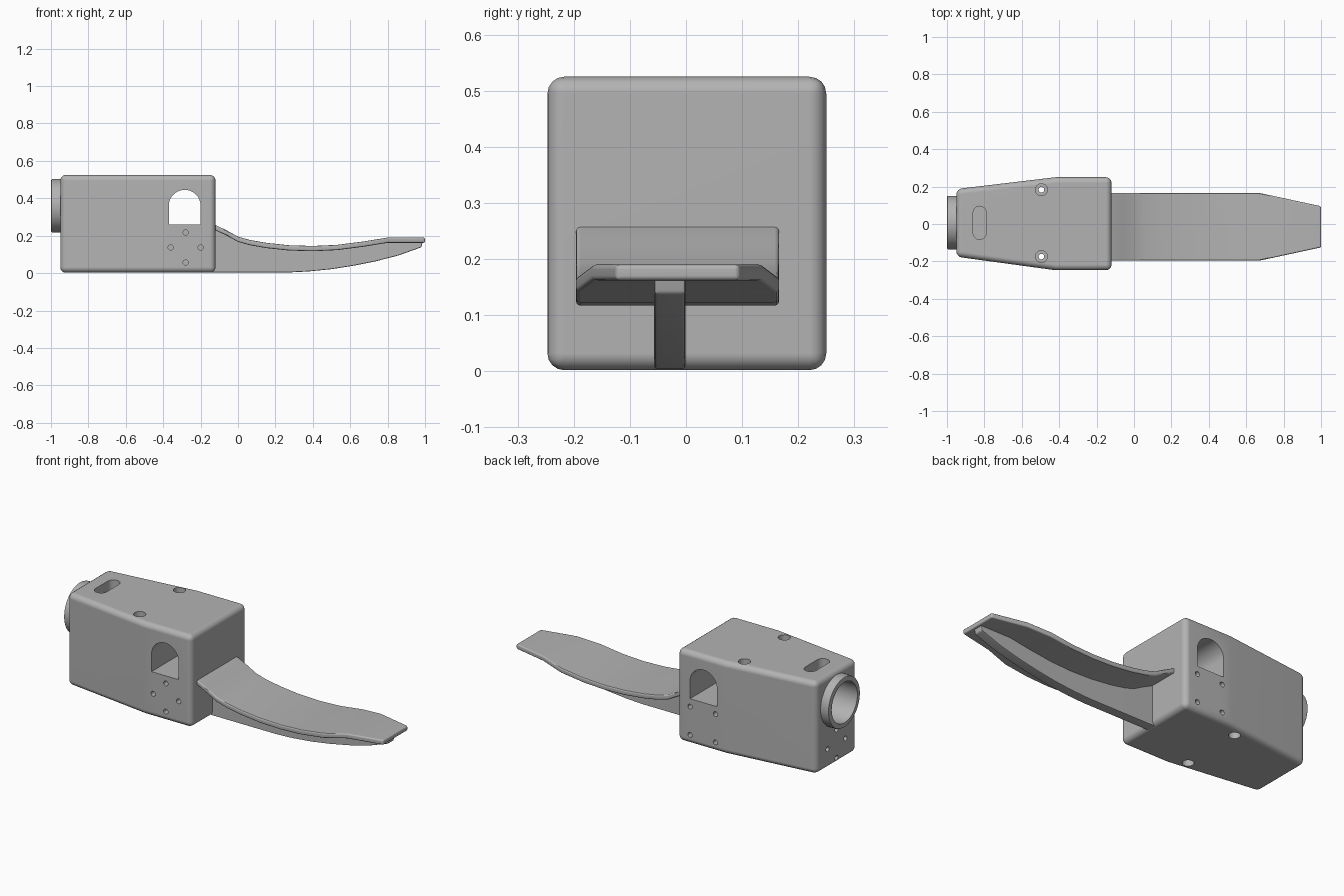
import bpy, bmesh
from math import cos, sin, pi, radians

cube = bpy.data.objects.get("Cube")
if cube:
    bpy.data.objects.remove(cube, do_unlink=True)

grey = bpy.data.materials.new("plain grey")
grey.use_nodes = True
COLOUR = (0.45, 0.45, 0.45, 1)
grey.diffuse_color = COLOUR
for node in grey.node_tree.nodes:
    if node.type == 'BSDF_PRINCIPLED':
        node.inputs["Base Color"].default_value = COLOUR


def place(axis, a, b, t):
    return {'x': (t, a, b), 'y': (a, t, b), 'z': (a, b, t)}[axis]


def finish_mesh(name, bm):
    bmesh.ops.recalc_face_normals(bm, faces=bm.faces)
    mesh = bpy.data.meshes.new(name)
    bm.to_mesh(mesh)
    bm.free()
    mesh.materials.append(grey)
    ob = bpy.data.objects.new(name, mesh)
    bpy.context.collection.objects.link(ob)
    return ob


def prism(name, outline, axis, lo, hi):
    """Extrude a 2D outline along an axis."""
    bm = bmesh.new()
    rings = [[bm.verts.new(place(axis, a, b, t)) for a, b in outline] for t in (lo, hi)]
    for ring in rings:
        bm.faces.new(ring)
    n = len(outline)
    for i in range(n):
        j = (i + 1) % n
        bm.faces.new((rings[0][i], rings[0][j], rings[1][j], rings[1][i]))
    return finish_mesh(name, bm)


def arc(ca, cb, r, start=0.0, end=2 * pi, n=24):
    closed = abs(end - start) > 6.2
    steps = n if closed else n + 1
    return [(ca + r * cos(start + (end - start) * i / n),
             cb + r * sin(start + (end - start) * i / n)) for i in range(steps)]


def bevel(ob, width, segments):
    mod = ob.modifiers.new("bevel", 'BEVEL')
    mod.width, mod.segments = width, segments
    mod.limit_method, mod.angle_limit = 'ANGLE', radians(30)


def bake(ob, cutters=()):
    """Apply the modifiers, cut the holes and set smooth shading."""
    for cutter in cutters:
        mod = ob.modifiers.new("cut", 'BOOLEAN')
        mod.operation, mod.solver, mod.object = 'DIFFERENCE', 'EXACT', cutter
    bpy.context.view_layer.update()
    graph = bpy.context.evaluated_depsgraph_get()
    mesh = bpy.data.meshes.new_from_object(ob.evaluated_get(graph))
    ob.modifiers.clear()
    ob.data = mesh
    bpy.ops.object.select_all(action='DESELECT')
    ob.select_set(True)
    bpy.context.view_layer.objects.active = ob
    bpy.ops.object.shade_smooth_by_angle(angle=radians(30))
    weighted = ob.modifiers.new("weighted normals", 'WEIGHTED_NORMAL')
    weighted.keep_sharp = True


# Housing, tapered towards the nose
housing = prism("housing", [(-0.95, -0.175), (-0.42, -0.247), (-0.12, -0.247),
                            (-0.12, 0.25), (-0.42, 0.25), (-0.95, 0.187)], 'z', 0.002, 0.525)
bevel(housing, 0.03, 4)

# Round nose collar
nose = prism("nose_collar", arc(0.007, 0.36, 0.143, n=48), 'x', -1.0, -0.90)
bevel(nose, 0.008, 2)

# Bore shared by the nose and the housing
bore = prism("bore_cutter", arc(0.007, 0.36, 0.115, n=48), 'x', -1.1, -0.85)
cutters = [bore]


def cut(outline, axis, lo, hi):
    cutters.append(prism("hole_cutter", outline, axis, lo, hi))


# Arched window through both sides
cut([(-0.37, 0.26), (-0.2, 0.26)] + arc(-0.285, 0.36, 0.085, 0, pi), 'y', -0.4, 0.4)

# Rounded slot in the top
cut(arc(-0.825, 0.06, 0.035, 0, pi, 12) + arc(-0.825, -0.048, 0.035, pi, 2 * pi, 12),
    'z', 0.22, 0.6)

# Countersunk vertical bolt holes
for y in (0.183, -0.174):
    cut(arc(-0.495, y, 0.015), 'z', -0.1, 0.6)
    cut(arc(-0.495, y, 0.032), 'z', 0.47, 0.6)
    cut(arc(-0.495, y, 0.03), 'z', -0.1, 0.04)

# Small blind holes: diamonds on the front and nose faces, a square on the back
for da, db in ((0, 1), (1, 0), (0, -1), (-1, 0)):
    cut(arc(-0.28 + 0.08 * da, 0.137 + 0.08 * db, 0.014, n=16), 'y', -0.4, -0.2)
    cut(arc(0.007 + 0.08 * da, 0.112 + 0.08 * db, 0.014, n=16), 'x', -1.1, -0.9)
for x in (-0.2, -0.36):
    for z in (0.055, 0.215):
        cut(arc(x, z, 0.014, n=16), 'y', 0.2, 0.4)

bake(housing, cutters)
bake(nose, [bore])
for cutter in cutters:
    bpy.data.objects.remove(cutter, do_unlink=True)

# Curved handle plate: (x, top height), narrowing towards the tip
TOP = [(-0.15, 0.267), (-0.12, 0.257), (-0.06, 0.228), (0, 0.195), (0.06, 0.178),
       (0.15, 0.162), (0.27, 0.149), (0.4, 0.145), (0.53, 0.151), (0.67, 0.169),
       (0.8, 0.19), (1.0, 0.19)]
bm = bmesh.new()
sections = []
for x, z in TOP:
    half = 0.181 - 0.071 * max(0, x - 0.67) / 0.33
    sections.append([bm.verts.new((x, -0.015 + s * half, z - d))
                     for s, d in ((-1, 0), (1, 0), (1, 0.028), (-1, 0.028))])
for a, b in zip(sections, sections[1:]):
    for i in range(4):
        j = (i + 1) % 4
        bm.faces.new((a[i], a[j], b[j], b[i]))
bm.faces.new(sections[0])
bm.faces.new(sections[-1])
plate = finish_mesh("handle_plate", bm)
bevel(plate, 0.008, 3)
bake(plate)

# Upright rib under the plate
underside = [(-0.15, 0.004), (0.28, 0.004), (0.38, 0.009), (0.5, 0.021), (0.62, 0.04),
             (0.74, 0.064), (0.86, 0.095), (0.98, 0.138)]
upper = [(x, z - 0.014) for x, z in TOP[:-1]] + [(0.99, 0.176)]
rib = prism("handle_rib", underside + upper[::-1], 'y', -0.057, -0.001)
bevel(rib, 0.006, 2)
bake(rib)
